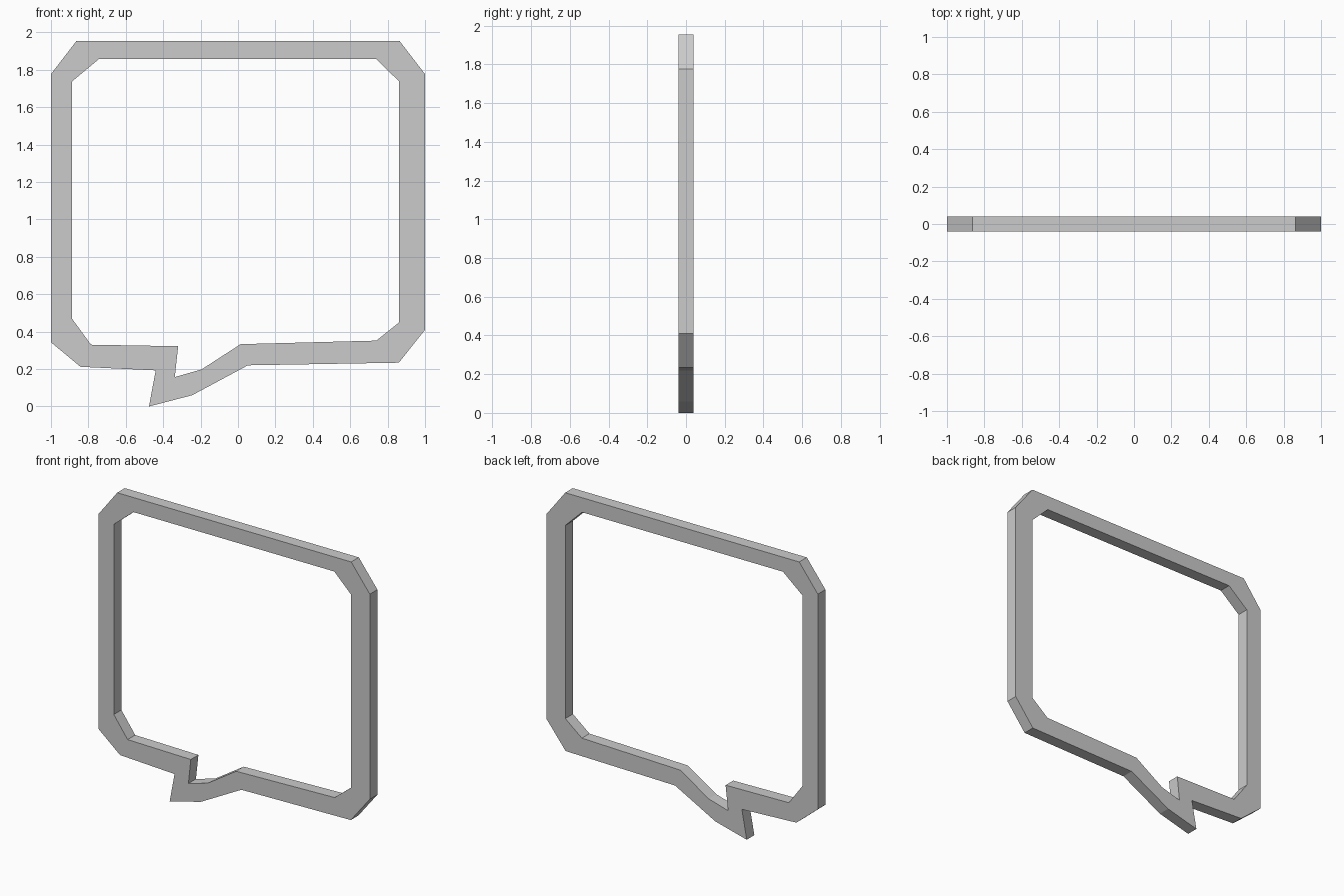
import bpy, bmesh

if "Cube" in bpy.data.objects:
    bpy.data.objects.remove(bpy.data.objects["Cube"])

HALF_DEPTH = 0.04

# Matching outer and inner outlines (x, z), from the top left corner clockwise
outer = [(-0.863, 1.955), (0.863, 1.955), (1, 1.777), (1, 0.41), (0.86, 0.234),
         (0.053, 0.22), (-0.245, 0.06), (-0.476, 0), (-0.44, 0.193),
         (-0.842, 0.212), (-1, 0.343), (-1, 1.777)]
inner = [(-0.743, 1.858), (0.738, 1.858), (0.862, 1.737), (0.862, 0.45), (0.74, 0.352),
         (0.014, 0.333), (-0.195, 0.198), (-0.338, 0.157), (-0.32, 0.322),
         (-0.786, 0.33), (-0.888, 0.47), (-0.888, 1.737)]

bm = bmesh.new()


def ring(points, y):
    return [bm.verts.new((x, y, z)) for x, z in points]


# Four outlines joined in a closed loop: front face, inner wall, back face, outer wall
rings = [ring(outer, -HALF_DEPTH), ring(inner, -HALF_DEPTH),
         ring(inner, HALF_DEPTH), ring(outer, HALF_DEPTH)]
n = len(outer)
for k in range(4):
    a, b = rings[k], rings[(k + 1) % 4]
    for i in range(n):
        j = (i + 1) % n
        bm.faces.new((a[i], a[j], b[j], b[i]))
bmesh.ops.recalc_face_normals(bm, faces=bm.faces[:])

mesh = bpy.data.meshes.new("speech_bubble_frame")
bm.to_mesh(mesh)
bm.free()
frame = bpy.data.objects.new("speech_bubble_frame", mesh)
bpy.context.collection.objects.link(frame)
